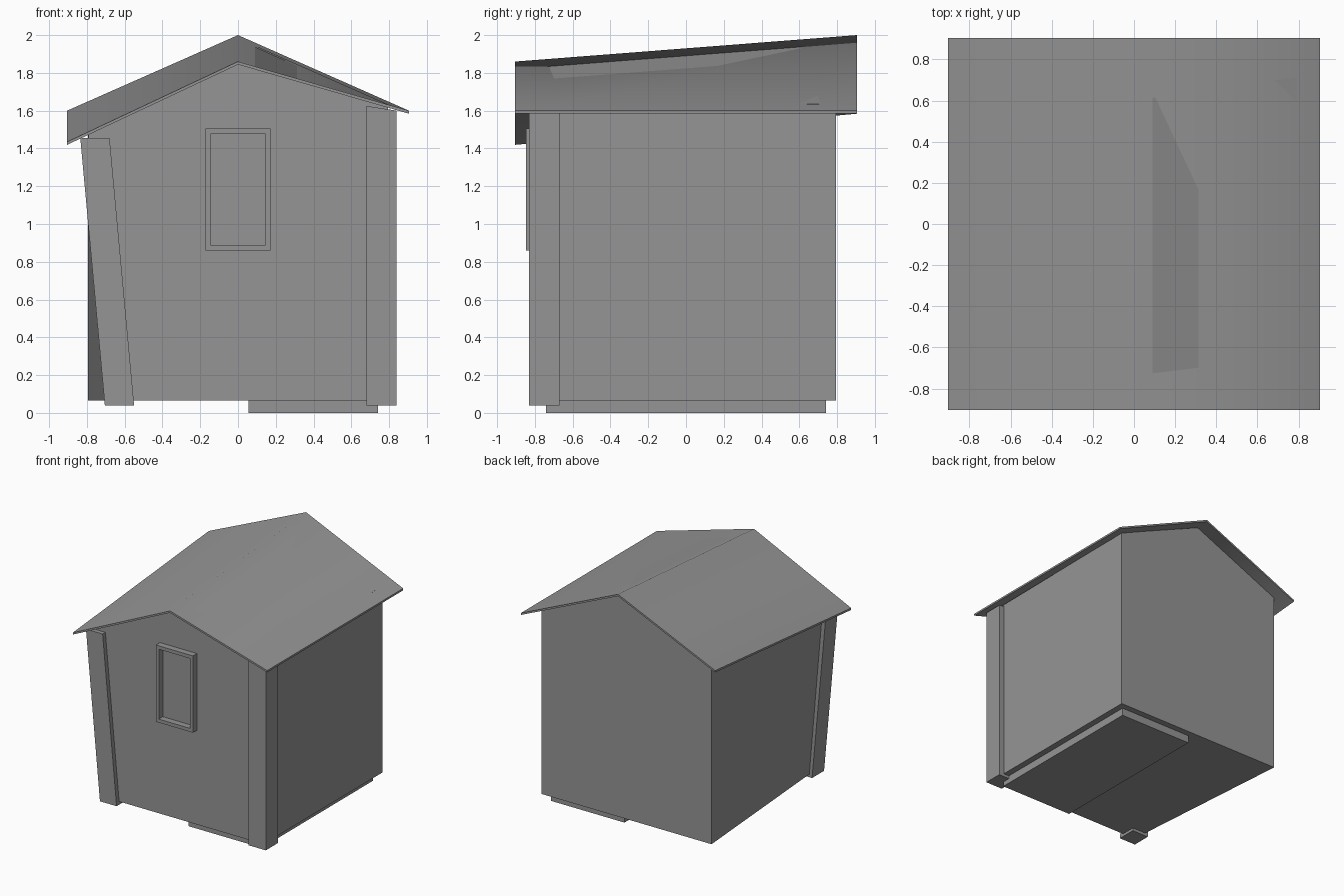
import bpy, bmesh
from math import radians

cube = bpy.data.objects.get("Cube")
if cube:
    bpy.data.objects.remove(cube)

grey = bpy.data.materials.new("plain_grey")
grey.use_nodes = True
colour = (0.3, 0.3, 0.3, 1)
grey.diffuse_color = colour
grey.node_tree.nodes["Principled BSDF"].inputs["Base Color"].default_value = colour

EAVE = 0.905        # half width and half depth of the roof
THICK = 0.016       # roof thickness
WALL = 0.793        # half width and half depth of the walls


def skin(name, sections, closed=False, smooth=None):
    """Join matching cross-sections into one solid."""
    bm = bmesh.new()
    rings = [[bm.verts.new(p) for p in s] for s in sections]
    pairs = list(zip(rings, rings[1:]))
    if closed:
        pairs.append((rings[-1], rings[0]))
    else:
        bm.faces.new(rings[0])
        bm.faces.new(rings[-1])
    for a, b in pairs:
        for i in range(len(a)):
            j = (i + 1) % len(a)
            bm.faces.new((a[i], a[j], b[j], b[i]))
    bmesh.ops.recalc_face_normals(bm, faces=bm.faces)
    mesh = bpy.data.meshes.new(name)
    bm.to_mesh(mesh)
    bm.free()
    mesh.materials.append(grey)
    obj = bpy.data.objects.new(name, mesh)
    bpy.context.collection.objects.link(obj)
    if smooth:
        bpy.ops.object.select_all(action="DESELECT")
        obj.select_set(True)
        bpy.context.view_layer.objects.active = obj
        bpy.ops.object.shade_smooth_by_angle(angle=radians(smooth))
    return obj


def rect(x0, x1, y0, y1, z0, z1=None):
    """Horizontal rectangle, optionally sloping from z0 at x0 to z1 at x1."""
    z1 = z0 if z1 is None else z1
    return [(x0, y0, z0), (x1, y0, z1), (x1, y1, z1), (x0, y1, z0)]


def roof_z(x, y):
    """Height of the crooked roof: ridge and one eave rise to the back."""
    t = (y + EAVE) / (2 * EAVE)
    ridge = 1.86 + 0.14 * t
    eave = 1.435 + 0.165 * t if x < 0 else 1.6
    return ridge + (eave - ridge) * abs(x) / EAVE


# Roof: bent slab with a rising ridge
def roof_section(y):
    xs = (-EAVE, 0, EAVE)
    top = [(x, y, roof_z(x, y)) for x in xs]
    return top + [(x, y, z - THICK) for x, y, z in reversed(top)]


skin("roof", [roof_section(-EAVE), roof_section(EAVE)], smooth=60)


# Walls: gabled block whose front corner leans with the crooked post
def wall_section(y, foot_x):
    top = [(x, y, roof_z(x, y) - THICK + 0.003) for x in (WALL, 0, -WALL)]
    return [(foot_x, y, 0.065), (WALL, y, 0.065)] + top


skin("walls", [wall_section(-WALL, -0.67), wall_section(WALL, -WALL)], smooth=30)

# Foundation slab under one half
skin("foundation", [rect(0.055, 0.74, -0.74, 0.74, z) for z in (0, 0.07)])

# Front corner posts, one upright and one leaning
skin("left_post", [rect(0.68, 0.84, -0.83, -0.67, 0.04),
                   rect(0.68, 0.84, -0.83, -0.67, 1.625, 1.6)])
skin("right_post", [rect(-0.705, -0.55, -0.83, -0.67, 0.04),
                    rect(-0.835, -0.68, -0.83, -0.67, 1.455)])

# Window frame: mitred ring around four corners
frame = []
for sx, sz in ((-1, -1), (1, -1), (1, 1), (-1, 1)):
    outer = (sx * 0.173, 1.182 + sz * 0.323)
    inner = (sx * 0.145, 1.182 + sz * 0.294)
    front, back = -0.847, -WALL + 0.005
    frame.append([(outer[0], front, outer[1]), (inner[0], front, inner[1]),
                  (inner[0], back, inner[1]), (outer[0], back, outer[1])])
skin("window_frame", frame, closed=True)
